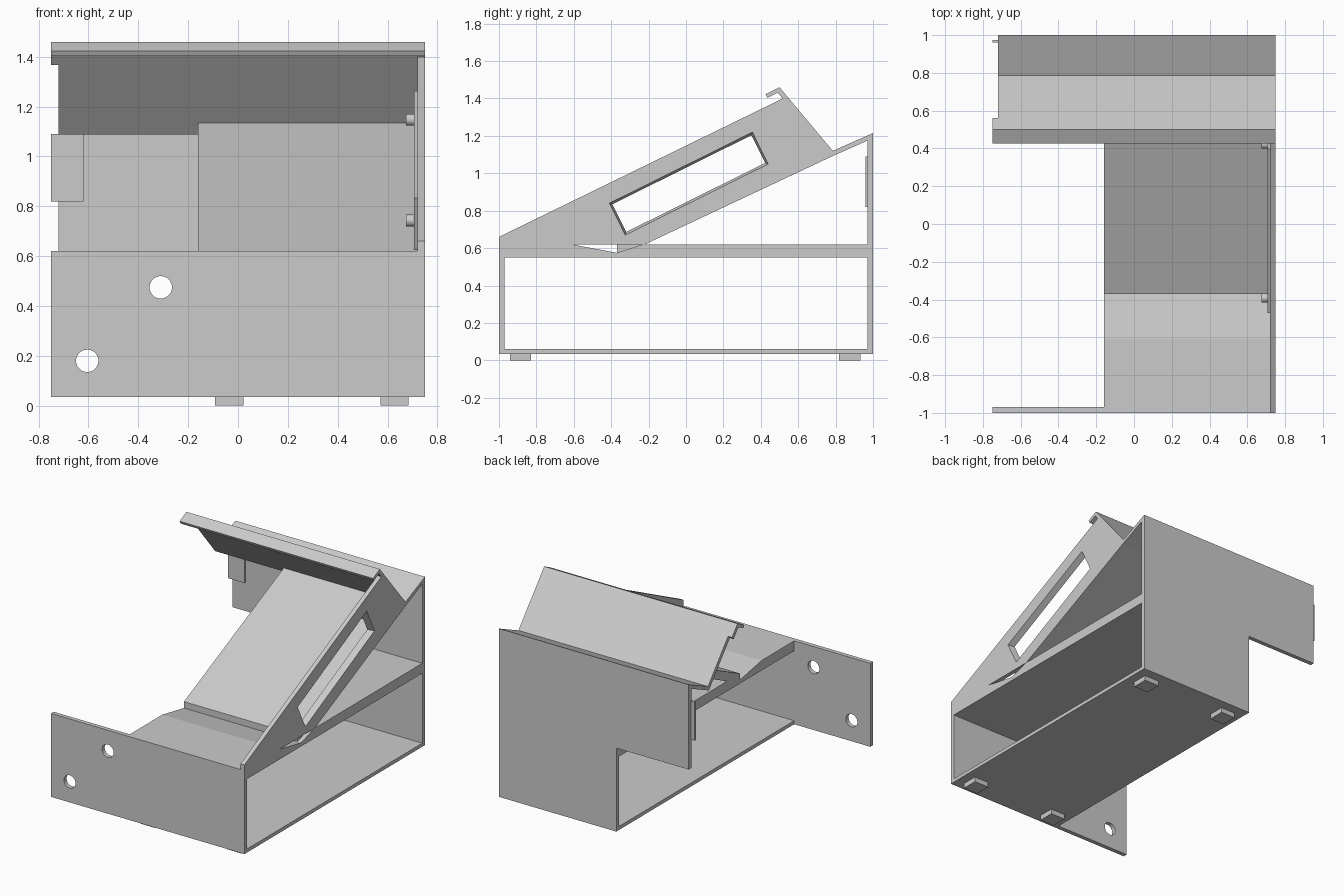
import bpy, bmesh
from math import cos, sin, radians, pi
from mathutils import Matrix

cube = bpy.data.objects.get("Cube")
if cube:
    bpy.data.objects.remove(cube, do_unlink=True)

grey = bpy.data.materials.new("plain_grey")
grey.use_nodes = True
grey.diffuse_color = (0.6, 0.6, 0.6, 1)
grey.node_tree.nodes["Principled BSDF"].inputs["Base Color"].default_value = (0.6, 0.6, 0.6, 1)


def finish(name, bm):
    bmesh.ops.recalc_face_normals(bm, faces=bm.faces)
    mesh = bpy.data.meshes.new(name)
    bm.to_mesh(mesh)
    bm.free()
    mesh.materials.append(grey)
    obj = bpy.data.objects.new(name, mesh)
    bpy.context.collection.objects.link(obj)
    return obj


def loft(name, rings):
    """Solid between two matching rings of 3D points."""
    bm = bmesh.new()
    a, b = [[bm.verts.new(p) for p in ring] for ring in rings]
    bm.faces.new(a)
    bm.faces.new(b)
    for i in range(len(a)):
        j = (i + 1) % len(a)
        bm.faces.new((a[i], a[j], b[j], b[i]))
    return finish(name, bm)


def side_profile(name, pts, x0, x1):
    return loft(name, [[(x, y, z) for y, z in pts] for x in (x0, x1)])


def front_profile(name, pts, y0, y1):
    return loft(name, [[(x, y, z) for x, z in pts] for y in (y0, y1)])


def rect(x0, x1, z0, z1):
    return [(x0, z0), (x1, z0), (x1, z1), (x0, z1)]


def cylinder(name, center, radius, depth, axis):
    bm = bmesh.new()
    bmesh.ops.create_cone(bm, cap_ends=True, segments=32, radius1=radius,
                          radius2=radius, depth=depth,
                          matrix=Matrix.Translation(center) @ Matrix.Rotation(pi / 2, 4, axis))
    obj = finish(name, bm)
    for p in obj.data.polygons:
        p.use_smooth = len(p.vertices) == 4
    return obj


def cut(obj, cutter):
    cutter.hide_render = True
    mod = obj.modifiers.new("cut", 'BOOLEAN')
    mod.operation, mod.solver, mod.object = 'DIFFERENCE', 'EXACT', cutter
    bpy.context.view_layer.objects.active = obj
    bpy.ops.object.modifier_apply(modifier=mod.name)
    bpy.data.objects.remove(cutter, do_unlink=True)


LEFT, SPLIT, INNER, RIGHT = -0.75, -0.16, 0.72, 0.75

# Front panel with two round button holes
front = front_profile("front_panel", rect(LEFT, RIGHT, 0.035, 0.62), -1, -0.97)
for x, z in ((-0.31, 0.475), (-0.605, 0.18)):
    cut(front, cylinder("hole_cutter", (x, -0.985, z), 0.045, 0.1, 'X'))

# Back panel, notched on one side, with its tab
front_profile("back_panel", [(SPLIT, 0.035), (RIGHT, 0.035), (RIGHT, 1.19), (-0.72, 1.19),
                             (-0.72, 0.62), (SPLIT, 0.62)], 0.97, 1)
front_profile("back_tab", rect(LEFT, -0.62, 0.82, 1.09), 0.96, 0.975)

# Base and feet
side_profile("base_panel", rect(-0.97, 0.97, 0.035, 0.06), SPLIT, RIGHT)
for x in (-0.035, 0.628):
    for y in (-0.885, 0.875):
        side_profile("foot", rect(y - 0.057, y + 0.057, 0, 0.035), x - 0.057, x + 0.057)

# Middle shelf with a sloped dip in front of the inclined board
side_profile("shelf", [(-0.97, 0.55), (0.97, 0.55), (0.97, 0.62), (-0.23, 0.62),
                       (-0.37, 0.575), (-0.61, 0.62), (-0.97, 0.62)], SPLIT, RIGHT)
side_profile("inclined_board", [(-0.37, 0.575), (-0.37, 0.62), (0.735, 1.135),
                                (0.775, 1.088), (-0.25, 0.61)], SPLIT, INNER)

# Side panel and slot frame, both cut by one tapered slot
ANGLE = radians(26.4)
CY, CZ = 0.015, 0.945


def tilted(a, b):
    """Point at distance a along and b across the slot."""
    return (CY + a * cos(ANGLE) - b * sin(ANGLE), CZ + a * sin(ANGLE) + b * cos(ANGLE))


def tilted_rect(a, b):
    return [tilted(i * a, j * b) for i, j in ((-1, -1), (1, -1), (1, 1), (-1, 1))]


side = side_profile("side_panel", [(-1, 0.62), (-1, 0.66), (0.517, 1.40), (0.775, 1.088),
                                   (-0.22, 0.62)], INNER, RIGHT)
frame = side_profile("slot_frame", tilted_rect(0.485, 0.115), 0.706, INNER)
for part in (side, frame):
    cut(part, loft("slot_cutter", [
        [(0.76, y, z) for y, z in tilted_rect(0.43, 0.098)],
        [(0.70, y, z) for y, z in tilted_rect(0.413, 0.081)]]))
for a in (-0.455, 0.455):
    y, z = tilted(a, 0)
    cylinder("knob", (0.691, y, z), 0.024, 0.032, 'Y')

# Folded lid sheet and its wider hooked lip
side_profile("lid", [(0.562, 1.386), (0.785, 1.12), (1, 1.215), (1, 1.188),
                     (0.775, 1.088), (0.543, 1.368)], -0.72, RIGHT)
side_profile("lid_lip", [(0.5, 1.46), (0.425, 1.423), (0.435, 1.403), (0.491, 1.431),
                         (0.543, 1.368), (0.562, 1.386)], LEFT, RIGHT)
